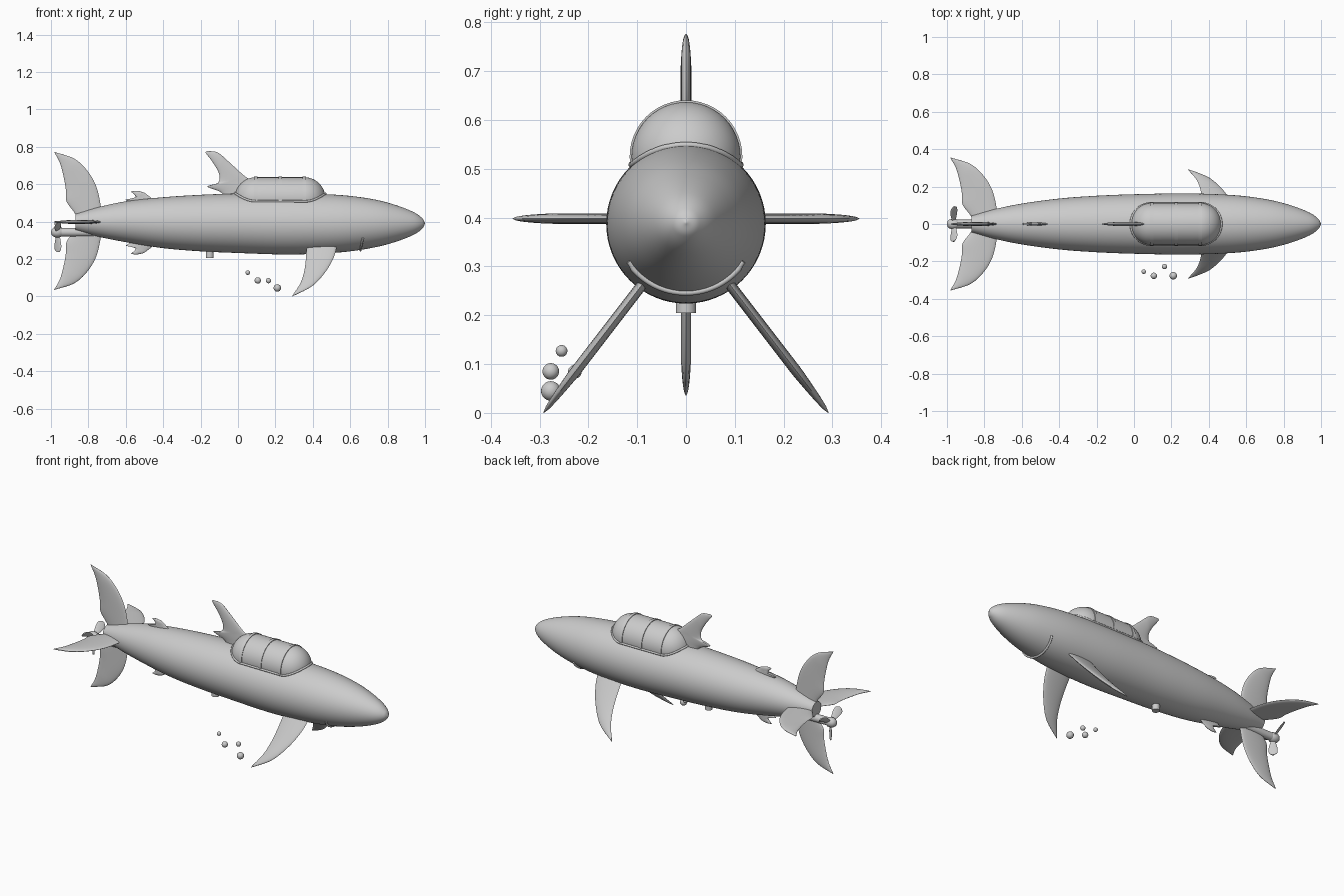
import bpy, bmesh, math
from mathutils import Vector

if "Cube" in bpy.data.objects:
    bpy.data.objects.remove(bpy.data.objects["Cube"])


def spline(pts, n):
    """Sample a smooth curve through the points, n + 1 samples."""
    p = [Vector(q) for q in pts]
    p = [2 * p[0] - p[1]] + p + [2 * p[-1] - p[-2]]
    out = []
    for k in range(n + 1):
        t = k / n * (len(p) - 3)
        i = min(int(t), len(p) - 4)
        f = t - i
        a, b, c, d = p[i:i + 4]
        out.append(0.5 * (2 * b + (c - a) * f + (2 * a - 5 * b + 4 * c - d) * f ** 2
                          + (3 * b - a - 3 * c + d) * f ** 3))
    return out


def loft(name, rings, closed=False):
    """Skin a list of equal-sized closed rings; cap the ends unless closed."""
    bm = bmesh.new()
    vs = [[bm.verts.new(p) for p in r] for r in rings]
    n = len(vs[0])
    for k in range(len(vs) if closed else len(vs) - 1):
        a, b = vs[k], vs[(k + 1) % len(vs)]
        for j in range(n):
            bm.faces.new((a[j], a[(j + 1) % n], b[(j + 1) % n], b[j]))
    if not closed:
        bm.faces.new(vs[0])
        bm.faces.new(vs[-1])
    bmesh.ops.recalc_face_normals(bm, faces=bm.faces)
    me = bpy.data.meshes.new(name)
    bm.to_mesh(me)
    bm.free()
    ob = bpy.data.objects.new(name, me)
    bpy.context.collection.objects.link(ob)
    smooth(ob)
    return ob


def smooth(ob, angle=40):
    bpy.ops.object.select_all(action='DESELECT')
    ob.select_set(True)
    bpy.context.view_layer.objects.active = ob
    bpy.ops.object.shade_smooth_by_angle(angle=math.radians(angle))


def lathe(name, prof, n=48):
    """Revolve (x, radius, centre z) stations about the long axis."""
    return loft(name, [[(x, r * math.sin(2 * math.pi * j / n), z + r * math.cos(2 * math.pi * j / n))
                        for j in range(n)] for x, r, z in prof])


def fin(name, lead, trail, origin, angle, half=0.01, scale=1, rows=28, n=20):
    """Lens-section fin; height runs along angle (from up, about x)."""
    dy, dz = math.sin(angle), math.cos(angle)
    rings = []
    for k, (l, t) in enumerate(zip(spline(lead, rows), spline(trail, rows))):
        w = half * min(1, math.sqrt((1 - k / rows) / 0.3) + 0.05)
        ring = []
        for j in range(n):
            a = 2 * math.pi * j / n
            c = (l + t) / 2 + (l - t) / 2 * math.cos(a)
            h, s = c.y * scale, w * math.sin(a)
            ring.append((c.x, origin[0] + h * dy + s * dz, origin[1] + h * dz - s * dy))
        rings.append(ring)
    return loft(name, rings)


def tube(name, pts, r, cyclic=False):
    cu = bpy.data.curves.new(name, 'CURVE')
    cu.dimensions, cu.bevel_depth, cu.bevel_resolution = '3D', r, 3
    cu.use_fill_caps = True
    sp = cu.splines.new('POLY')
    sp.points.add(len(pts) - 1)
    for q, p in zip(sp.points, pts):
        q.co = (*p, 1)
    sp.use_cyclic_u = cyclic
    ob = bpy.data.objects.new(name, cu)
    bpy.context.collection.objects.link(ob)
    return ob


def cylinder(name, r, depth, loc, rot=(0, 0, 0)):
    bpy.ops.mesh.primitive_cylinder_add(vertices=32, radius=r, depth=depth, location=loc, rotation=rot)
    ob = bpy.context.object
    ob.name = name
    smooth(ob)
    return ob


# Hull
stations = [(-0.87, .044, .396), (-0.75, .078, .398), (-0.6, .109, .399), (-0.4, .136, .394),
            (-0.2, .151, .392), (0, .159, .391), (0.25, .1635, .3875), (0.45, .159, .388),
            (0.6, .148, .389), (0.74, .126, .39), (0.85, .096, .39), (0.94, .06, .39),
            (0.985, .028, .39), (1.0, .001, .39)]
hull_curve = spline(stations, 130)
lathe("hull", hull_curve, 64)


def hull_at(x):
    q = min(hull_curve, key=lambda v: abs(v.x - x))
    return q.y, q.z


# Canopy: capsule with three ribs and a sill following the hull
R, cz, xa, xb = 0.112, 0.525, 0.095, 0.355
arc = [math.pi / 2 * k / 12 for k in range(13)]
cap = [(xa - R * math.cos(a), max(R * math.sin(a), .0005), cz) for a in arc]
cap += [(xb + R * math.sin(a), max(R * math.cos(a), .0005), cz) for a in arc]
lathe("canopy", cap)
for i, x in enumerate((xa, (xa + xb) / 2, xb)):
    lathe(f"canopy_rib_{i + 1}", [(x - .009, .108, cz), (x - .009, .1155, cz),
                                  (x + .009, .1155, cz), (x + .009, .108, cz)])
sill = []
for k in range(80):
    a = 2 * math.pi * k / 80
    x = (xb if math.cos(a) > 0 else xa) + R * math.cos(a)
    y = R * math.sin(a)
    r, z = hull_at(x)
    sill.append((x, y, z + math.sqrt(r * r - y * y) + .003))
tube("canopy_sill", sill, .006, True)

# Dorsal fin
fin("dorsal_fin",
    [(.13, .50), (.1, .58), (.065, .622), (.025, .652), (-.055, .725), (-.11, .77), (-.165, .777)],
    [(-.06, .50), (-.09, .555), (-.163, .587), (-.108, .607), (-.1, .65), (-.127, .705), (-.175, .77)],
    (0, 0), 0, .011, rows=42)

# Small fins above and below the tail
for name, ang in (("small_fin_top", 0), ("small_fin_bottom", math.pi)):
    fin(name, [(-.44, .09), (-.458, .126), (-.48, .145), (-.505, .162), (-.54, .17), (-.565, .168)],
        [(-.58, .09), (-.585, .112), (-.6, .123), (-.555, .13), (-.55, .145), (-.572, .166)],
        (0, .394), ang, .008)

# Cross-shaped tail fins
for i, s in enumerate((1, .95, .97, .95)):
    fin(f"tail_fin_{i + 1}",
        [(-.728, .0), (-.733, .08), (-.757, .188), (-.805, .273), (-.875, .338), (-.98, .374)],
        [(-.85, .0), (-.875, .05), (-.917, .11), (-.92, .17), (-.932, .24), (-.952, .315), (-.983, .374)],
        (0, .398), i * math.pi / 2, .0105, s)

# Pectoral fins
for name, side in (("pectoral_fin_left", 1), ("pectoral_fin_right", -1)):
    fin(name, [(.528, -.02), (.527, .0), (.51, .07), (.468, .162), (.398, .257), (.29, .328)],
        [(.366, -.02), (.366, .0), (.362, .09), (.352, .17), (.331, .245), (.288, .328)],
        (side * .092, .26), side * (math.pi - math.atan2(.2, .26)), .011)

# Mouth line around the chin
mouth = []
for k in range(33):
    a = math.radians(-56 + 112 * k / 32)
    x = .655 + .012 * (a / math.radians(56)) ** 2
    r, z = hull_at(x)
    mouth.append((x, (r + .003) * math.sin(a), z - (r + .003) * math.cos(a)))
tube("mouth_line", mouth, .006)

# Keel fitting
cylinder("keel_fitting", .021, .06, (-.151, 0, .235))

# Propeller: shaft, rounded hub and three pitched blades
pz = .343
cylinder("propeller_shaft", .023, .2, (-.87, 0, pz), (0, math.pi / 2, 0))
lathe("propeller_hub", [(-1.0, .001, pz), (-.997, .014, pz), (-.988, .023, pz), (-.975, .028, pz),
                        (-.955, .028, pz), (-.945, .023, pz)], 32)
for i in range(3):
    ang = math.pi + i * math.tau / 3
    rings = []
    for h, w in spline([(.015, .01), (.04, .017), (.07, .024), (.095, .022), (.107, .006)], 14):
        ring = []
        for j in range(16):
            a = math.tau * j / 16
            u, v = w * math.cos(a), .004 * math.sin(a)
            tw = math.radians(60 - 150 * h)
            x, t = u * math.sin(tw) + v * math.cos(tw), u * math.cos(tw) - v * math.sin(tw)
            ring.append((-.963 + x, h * math.sin(ang) + t * math.cos(ang),
                         pz + h * math.cos(ang) - t * math.sin(ang)))
        rings.append(ring)
    loft(f"propeller_blade_{i + 1}", rings)

# Bubbles
for i, (x, y, z, r) in enumerate(((.052, -.255, .127, .012), (.106, -.277, .085, .017),
                                  (.163, -.228, .084, .014), (.21, -.277, .045, .02))):
    bpy.ops.mesh.primitive_uv_sphere_add(segments=24, ring_count=14, radius=r, location=(x, y, z))
    bpy.context.object.name = f"bubble_{i + 1}"
    smooth(bpy.context.object)
